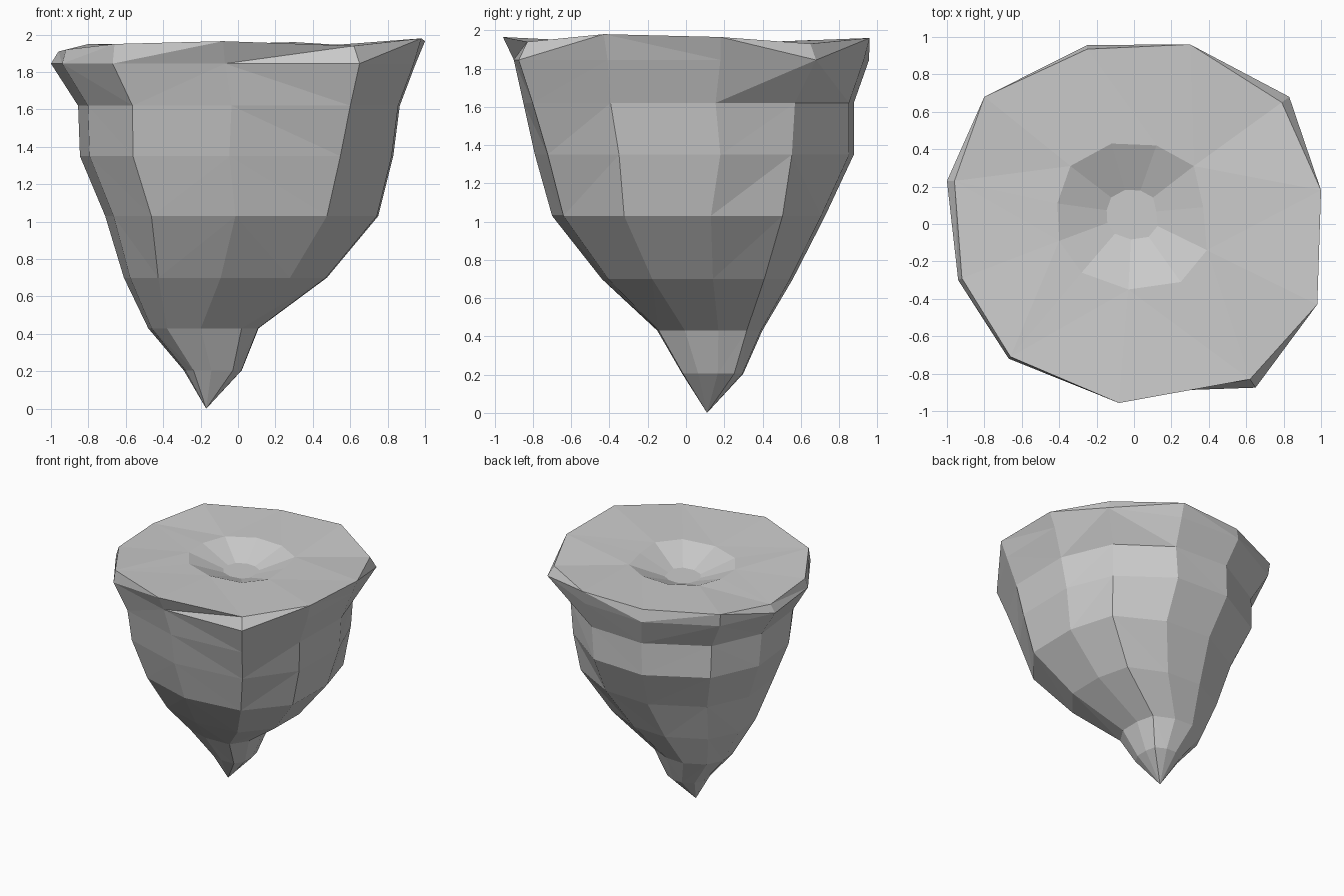
import bpy, bmesh

if "Cube" in bpy.data.objects:
    bpy.data.objects.remove(bpy.data.objects["Cube"])

# Eleven-sided rim: x, y, z of the top edge
rim = [(.30, .96, 1.96), (-.25, .935, 1.945), (-.80, .68, 1.95), (-.96, .23, 1.91),
       (-.92, -.29, 1.92), (-.66, -.71, 1.95), (-.08, -.957, 1.965), (.62, -.83, 1.94),
       (.98, -.43, 1.98), (1.0, .18, 1.965), (.79, .65, 1.93)]
# Lip just below the rim
lip = [(.30, .93), (-.25, .957), (-.79, .67), (-1.0, .23), (-.94, -.30), (-.67, -.72),
       (-.07, -.90), (.65, -.875), (.94, -.41), (.95, .18), (.83, .68)]
# Shallow crater in the top
crater = [(.12, .42), (-.12, .43), (-.34, .31), (-.41, .11), (-.40, -.09), (-.28, -.26),
          (-.03, -.35), (.25, -.31), (.39, -.14), (.37, .09), (.32, .31)]
# Tapering rock body: z, x min, x max, y min, y max of each ring
body = [(1.62, -.855, .865, -.85, .88), (1.35, -.845, .83, -.79, .88),
        (1.03, -.71, .75, -.70, .73), (.70, -.61, .475, -.44, .56),
        (.43, -.48, .11, -.15, .40), (.205, -.29, .02, -.02, .30)]
# Corners pushed in on the body: (ring, corner): (dx, dy)
dents = {(0, 10): (-.07, -.05), (1, 10): (-.05, -.075), (2, 10): (-.02, -.01),
         (0, 7): (0, .025), (1, 7): (-.025, .045), (2, 7): (-.05, .04), (3, 7): (-.03, .02)}
N = len(lip)

bm = bmesh.new()


def ring(points):
    return [bm.verts.new(p) for p in points]


def fit(k, z, x0, x1, y0, y1):
    """Squeeze the lip outline into the given extents, then add dents."""
    out = []
    for i, (x, y) in enumerate(lip):
        dx, dy = dents.get((k, i), (0, 0))
        out.append(((x0 + x1) / 2 + (x + .025) * (x1 - x0) / 1.95 + dx,
                    (y0 + y1) / 2 + (y - .03) * (y1 - y0) / 1.86 + dy, z))
    return out


def bridge(a, b, forward):
    """Join two rings with triangles; 'forward' lists the sides split a[i]-b[j]."""
    for i in range(N):
        j = (i + 1) % N
        if i in forward:
            tris = (a[i], a[j], b[j]), (a[i], b[j], b[i])
        else:
            tris = (a[i], a[j], b[i]), (a[j], b[j], b[i])
        for t in tris:
            bm.faces.new(t)


def cap(r, point):
    c = bm.verts.new(point)
    for i in range(N):
        bm.faces.new((r[i], r[(i + 1) % N], c))


# Stack of rings from crater floor, over the rim, down to the tip
floor = [(-.01 + (x + .01) * .34, .05 + (y - .04) * .34, 1.83) for x, y in crater]
rings = [ring(floor), ring([(x, y, 1.935) for x, y in crater]), ring(rim),
         ring([(x, y, 1.845) for x, y in lip])]
rings += [ring(fit(k, *b)) for k, b in enumerate(body)]
for k, (a, b) in enumerate(zip(rings, rings[1:])):
    bridge(a, b, {0, 2, 3, 8, 9} if k == 2 else {0, 2, 4, 6, 8, 10})
cap(rings[0], (-.01, .05, 1.83))
cap(rings[-1], (-.17, .11, 0))

bmesh.ops.recalc_face_normals(bm, faces=bm.faces)
mesh = bpy.data.meshes.new("floating_rock")
bm.to_mesh(mesh)
bm.free()
bpy.context.collection.objects.link(bpy.data.objects.new("floating_rock", mesh))
